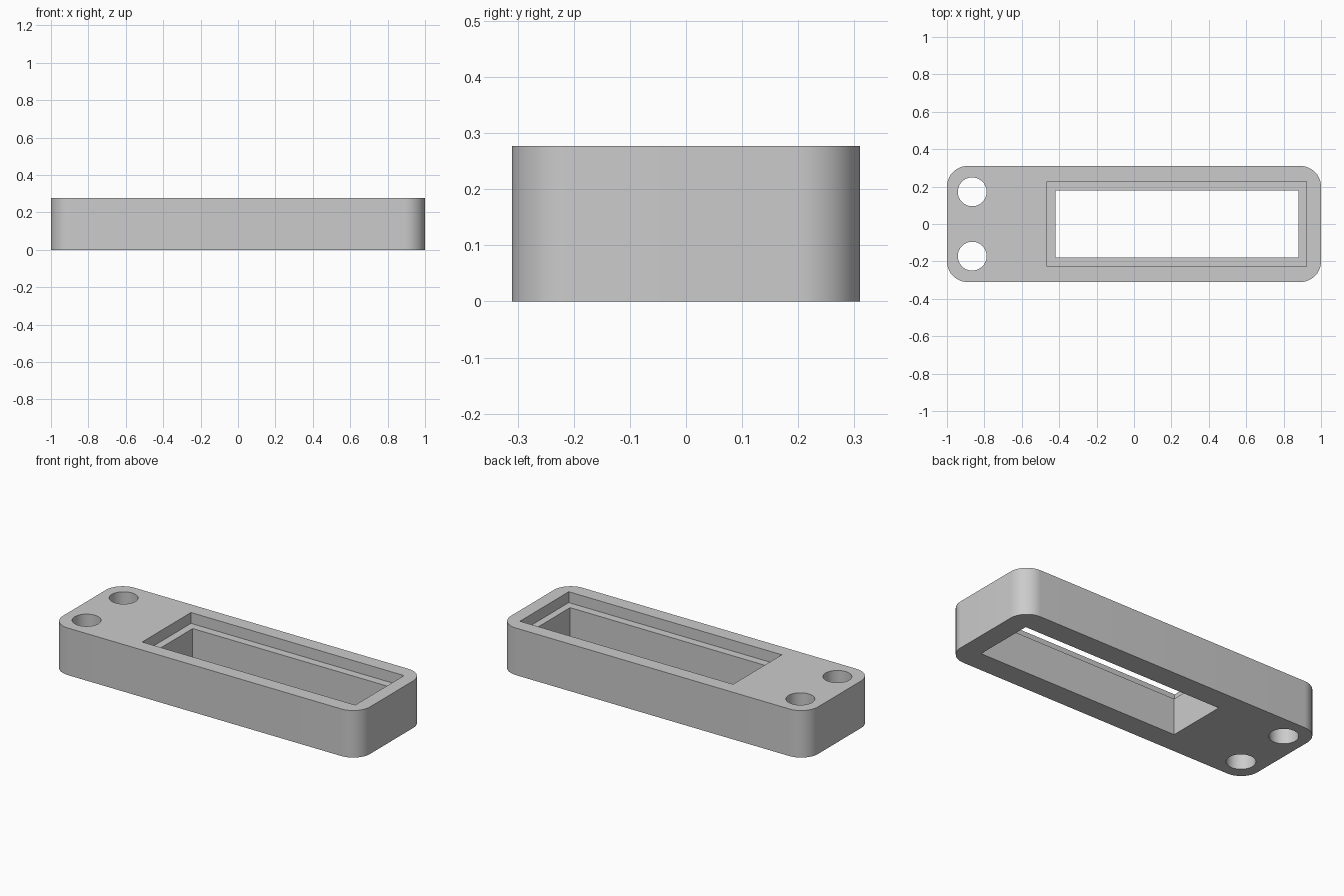
import bpy
import bmesh
from mathutils import Matrix, Vector

if "Cube" in bpy.data.objects:
    bpy.data.objects.remove(bpy.data.objects["Cube"], do_unlink=True)

HEIGHT = 0.277
LEDGE = 0.213          # height of the step inside the window
CORNER = 0.11

grey = bpy.data.materials.new("plain grey")
grey.use_nodes = True
colour = (0.6, 0.6, 0.6, 1)
grey.diffuse_color = colour
grey.node_tree.nodes["Principled BSDF"].inputs["Base Color"].default_value = colour


def add_object(name, bm):
    mesh = bpy.data.meshes.new(name)
    bm.to_mesh(mesh)
    bm.free()
    mesh.materials.append(grey)
    obj = bpy.data.objects.new(name, mesh)
    bpy.context.collection.objects.link(obj)
    return obj


def box(name, low, high, corner=0):
    low, high = Vector(low), Vector(high)
    bm = bmesh.new()
    place = Matrix.Translation((low + high) / 2) @ Matrix.Diagonal((*(high - low), 1))
    bmesh.ops.create_cube(bm, size=1, matrix=place)
    if corner:
        upright = [e for e in bm.edges
                   if abs(e.verts[0].co.z - e.verts[1].co.z) > 0.01]
        bmesh.ops.bevel(bm, geom=upright, offset=corner, segments=16,
                        profile=0.5, affect='EDGES')
    return add_object(name, bm)


def cylinder(name, x, y, radius):
    bm = bmesh.new()
    bmesh.ops.create_cone(bm, cap_ends=True, segments=64, radius1=radius,
                          radius2=radius, depth=1,
                          matrix=Matrix.Translation((x, y, HEIGHT / 2)))
    return add_object(name, bm)


# Rounded block
body = box("body", (-1, -0.31, 0), (1, 0.31, HEIGHT), CORNER)

# Through window, stepped recess around it, and two mounting holes
cutters = [
    box("window_cutter", (-0.42, -0.179, -0.1), (0.88, 0.179, 0.5)),
    box("recess_cutter", (-0.465, -0.227, LEDGE), (0.922, 0.227, 0.5)),
]
for side, y in (("left", 0.172), ("right", -0.172)):
    cutters.append(cylinder(side + "_hole_cutter", -0.865, y, 0.077))

for cutter in cutters:
    cutter.hide_render = True
    cut = body.modifiers.new(cutter.name, 'BOOLEAN')
    cut.operation = 'DIFFERENCE'
    cut.solver = 'EXACT'
    cut.object = cutter

# Bake the cuts and drop the cutters
bpy.context.view_layer.update()
graph = bpy.context.evaluated_depsgraph_get()
result = bpy.data.meshes.new_from_object(body.evaluated_get(graph))
body.modifiers.clear()
body.data = result
for cutter in cutters:
    bpy.data.objects.remove(cutter, do_unlink=True)

bpy.ops.object.select_all(action='DESELECT')
body.select_set(True)
bpy.context.view_layer.objects.active = body
bpy.ops.object.shade_smooth_by_angle(angle=0.5)
